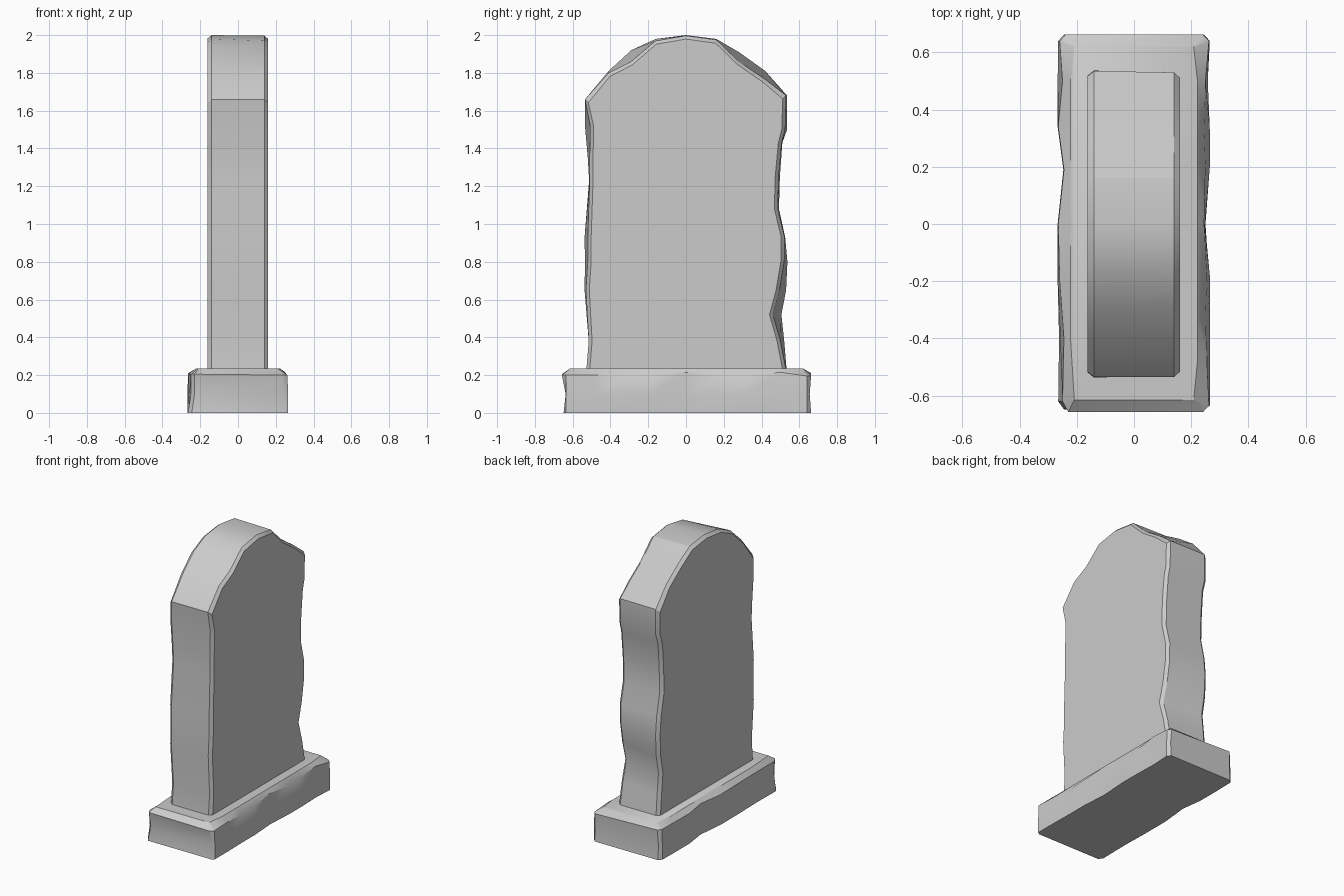
import bpy, bmesh, math


def loft(name, rings):
    """Skin matching closed rings of points and cap both ends."""
    bm = bmesh.new()
    loops = [[bm.verts.new(p) for p in ring] for ring in rings]
    n = len(loops[0])
    for a, b in zip(loops, loops[1:]):
        for i in range(n):
            j = (i + 1) % n
            bm.faces.new((a[i], a[j], b[j], b[i]))
    bm.faces.new(loops[0][::-1])
    bm.faces.new(loops[-1])
    bmesh.ops.recalc_face_normals(bm, faces=bm.faces)
    mesh = bpy.data.meshes.new(name)
    bm.to_mesh(mesh)
    bm.free()
    obj = bpy.data.objects.new(name, mesh)
    bpy.context.collection.objects.link(obj)
    bpy.context.view_layer.objects.active = obj
    obj.select_set(True)
    bpy.ops.object.shade_smooth_by_angle(angle=math.radians(28))
    obj.select_set(False)


# Headstone outline: (z, y on the -x edge, y on the +x edge)
left_side = [(0.20, -.53, -.53), (0.38, -.515, -.515), (0.65, -.537, -.53),
             (0.80, -.535, -.52), (0.93, -.537, -.52), (1.23, -.513, -.51),
             (1.35, -.52, -.51), (1.52, -.535, -.507), (1.66, -.535, -.535)]
right_side = [(1.68, .535, .53), (1.50, .535, .525), (1.43, .51, .507),
              (1.25, .497, .49), (1.08, .492, .486), (0.93, .525, .522),
              (0.80, .537, .52), (0.65, .53, .495), (0.52, .505, .46),
              (0.38, .52, .50), (0.20, .535, .535)]
# Worn arch: (y, z on the -x edge, z on the +x edge)
arch = [(-.41, 1.81, 1.80), (-.29, 1.92, 1.86), (-.16, 1.98, 1.97),
        (0, 2.0, 1.997), (.16, 1.98, 1.975), (.28, 1.91, 1.86), (.42, 1.81, 1.765)]


def outline(x, side, inset=0):
    pts = [(x, r[side] + inset, r[0] - (inset if r[0] > 1.6 else 0)) for r in left_side]
    pts += [(x, r[0] * (1 - inset), r[side] - inset) for r in arch]
    pts += [(x, r[side] - inset, r[0] - (inset if r[0] > 1.6 else 0)) for r in right_side]
    return pts


loft("headstone", [outline(-.162, 1, .018), outline(-.14, 1),
                   outline(.14, 2), outline(.16, 2, .018)])

# Base side edges: (y, x at foot, x at mid height, x at top, bevel height)
plus_x = [(-.635, .265, .265, .262, .20), (-.48, .265, .265, .255, .20),
          (-.33, .262, .265, .25, .19), (-.18, .262, .265, .255, .195),
          (0, .25, .248, .245, .215), (.2, .262, .265, .25, .19),
          (.33, .262, .265, .245, .195), (.5, .257, .258, .25, .215),
          (.64, .265, .265, .262, .195)]
minus_x = [(.64, -.265, -.265, -.26, .21), (.5, -.267, -.267, -.25, .20),
           (.34, -.267, -.267, -.265, .21), (.19, -.247, -.247, -.245, .215),
           (0, -.267, -.267, -.265, .21), (-.2, -.267, -.265, -.26, .21),
           (-.4, -.262, -.258, -.245, .20), (-.62, -.265, -.25, -.25, .205)]


def base_ring(level):
    end_y = [(-.648, .662), (-.637, .655), (-.657, .662)][level]
    pts = []
    for row in (plus_x, minus_x):
        s = 1 if row is plus_x else -1
        side = [(r[0], r[1 + level], (0, .10, r[4])[level]) for r in row]
        y0, y1 = (end_y if s > 0 else end_y[::-1])
        pts.append((side[0][1] - s * .02, y0, side[0][2]))
        pts += [(x, y, z) for y, x, z in side]
        pts.append((side[-1][1] - s * .02, y1, side[-1][2]))
    return pts


# Flat top is pulled in from the worn upper edge
top = [(.222 if x > 0 else -.222, max(-.615, min(.62, y)), .235)
       for x, y, z in base_ring(2)]
top = [(x * (.94 if abs(y) > .614 else 1), y * (1 + i * 1e-5), z)
       for i, (x, y, z) in enumerate(top)]
loft("base", [base_ring(0), base_ring(1), base_ring(2), top])
